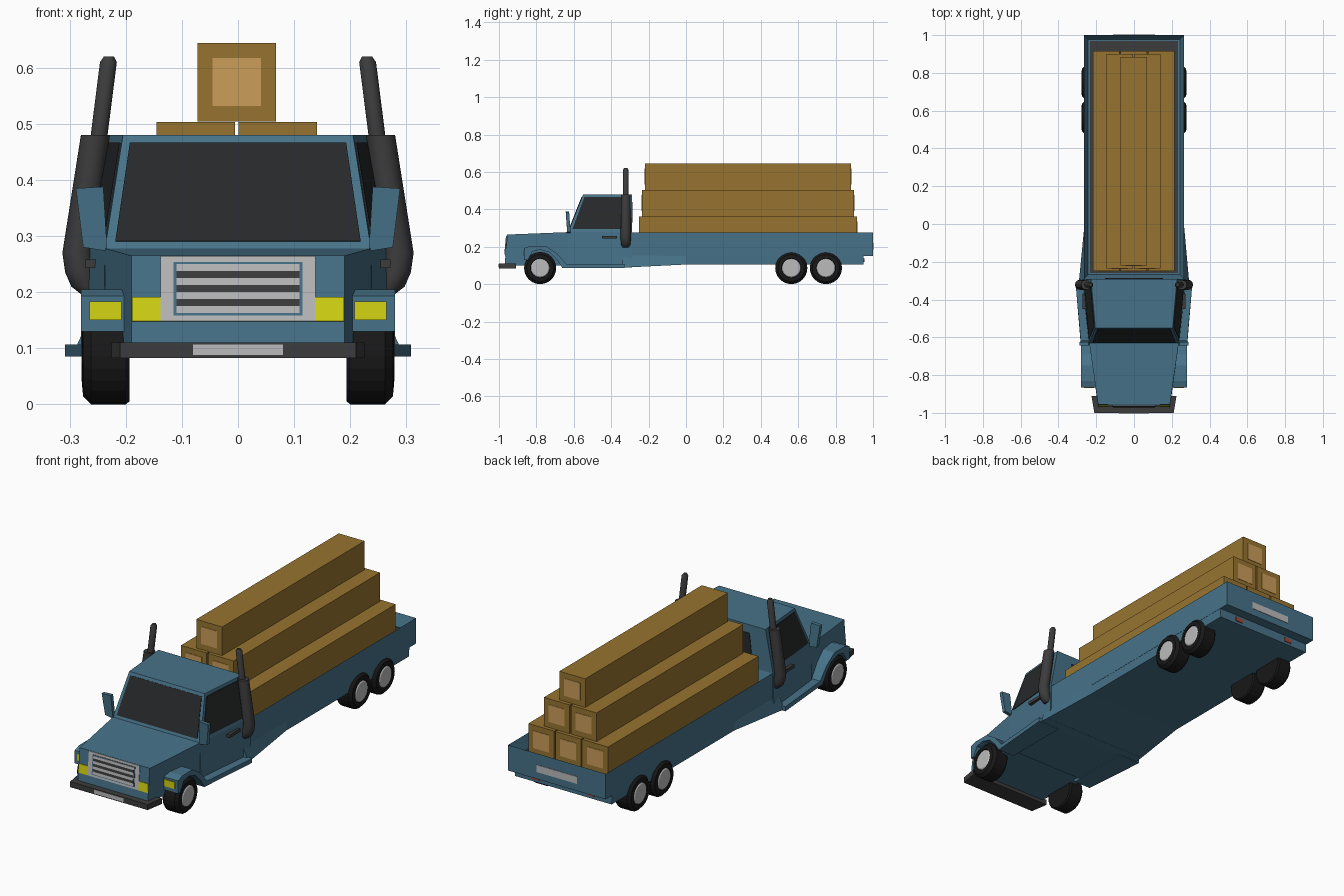
import bpy, bmesh, math
from mathutils import Vector

if "Cube" in bpy.data.objects:
    bpy.data.objects.remove(bpy.data.objects["Cube"])


def mat(name, rgb):
    m = bpy.data.materials.new(name)
    m.diffuse_color = (*rgb, 1)
    m.use_nodes = True
    m.node_tree.nodes["Principled BSDF"].inputs["Base Color"].default_value = m.diffuse_color
    return m


BLUE = mat("blue_paint", (0.062, 0.17, 0.25))
GLASS = mat("dark_glass", (0.02, 0.022, 0.023))
DARK = mat("dark_metal", (0.045, 0.045, 0.047))
TYRE = mat("rubber", (0.009, 0.009, 0.009))
SILVER = mat("silver", (0.5, 0.5, 0.5))
YELLOW = mat("yellow_lamp", (0.66, 0.66, 0.006))
RED = mat("red_lamp", (0.35, 0.06, 0.04))
WOOD = mat("wood", (0.31, 0.175, 0.03))
CUT = mat("cut_wood", (0.6, 0.34, 0.1))


def finish(name, bm, m):
    bmesh.ops.recalc_face_normals(bm, faces=bm.faces)
    me = bpy.data.meshes.new(name)
    bm.to_mesh(me)
    bm.free()
    me.materials.append(m)
    ob = bpy.data.objects.new(name, me)
    bpy.context.collection.objects.link(ob)
    return ob


def loft(name, rings, m):
    """Skin a list of equal-length point rings and cap both ends."""
    bm = bmesh.new()
    vs = [[bm.verts.new(p) for p in r] for r in rings]
    n = len(vs[0])
    for a, b in zip(vs, vs[1:]):
        for i in range(n):
            j = (i + 1) % n
            bm.faces.new((a[i], a[j], b[j], b[i]))
    bm.faces.new(vs[0])
    bm.faces.new(vs[-1])
    return finish(name, bm, m)


def section(y, xb, xt, zb, zt, dy=0):
    """Symmetric cross-section; dy leans the top edge in y."""
    return [(-xb, y, zb), (xb, y, zb), (xt, y + dy, zt), (-xt, y + dy, zt)]


def box(name, x, y, z, m):
    return loft(name, [[(x[0], y[0], h), (x[1], y[0], h), (x[1], y[1], h), (x[0], y[1], h)] for h in z], m)


def panel(name, quad, m, u=(0, 1), v=(0, 1), t=0.003):
    """Thin slab lying on part of a quad."""
    a, b, c, d = map(Vector, quad)
    at = lambda s, w: a.lerp(b, s).lerp(d.lerp(c, s), w)
    pts = [at(u[0], v[0]), at(u[1], v[0]), at(u[1], v[1]), at(u[0], v[1])]
    n = (b - a).cross(d - a).normalized() * t
    return loft(name, [[p - n for p in pts], [p + n for p in pts]], m)


# hood and cab
loft("hood", [section(-0.97, 0.19, 0.19, 0.1, 0.265, 0.015), section(-0.63, 0.235, 0.237, 0.1, 0.278)], BLUE)
loft("cab_lower", [section(-0.63, 0.24, 0.237, 0.09, 0.278), section(-0.29, 0.275, 0.268, 0.09, 0.278)], BLUE)
fl, fr, rr, rl = (-0.237, -0.63, 0.278), (0.237, -0.63, 0.278), (0.268, -0.29, 0.278), (-0.268, -0.29, 0.278)
tfl, tfr, trr, trl = (-0.205, -0.55, 0.48), (0.205, -0.55, 0.48), (0.228, -0.29, 0.48), (-0.228, -0.29, 0.48)
loft("cab_upper", [[fl, fr, rr, rl], [tfl, tfr, trr, trl]], BLUE)
panel("windshield", (fl, fr, tfr, tfl), GLASS, (0.035, 0.965), (0.06, 0.93))
panel("rear_window", (rl, rr, trr, trl), GLASS, (0.2, 0.8), (0.25, 0.8))
panel("right_window", (fr, rr, trr, tfr), GLASS, (0.05, 0.87), (0.08, 0.93))
panel("left_window", (fl, rl, trl, tfl), GLASS, (0.05, 0.87), (0.08, 0.93))


# front trim on the sloped nose
def nose(name, x0, x1, z0, z1, m, t):
    yy = lambda z: -0.97 + (z - 0.1) / 0.165 * 0.015
    panel(name, ((x0, yy(z0), z0), (x1, yy(z0), z0), (x1, yy(z1), z1), (x0, yy(z1), z1)), m, t=t)


nose("grille_frame", -0.138, 0.138, 0.148, 0.264, SILVER, 0.003)
nose("grille_border", -0.115, 0.115, 0.158, 0.253, BLUE, 0.005)
for i in range(7):
    z = 0.162 + i * 0.0125
    nose("grille_bar", -0.11, 0.11, z, z + 0.0125, SILVER if i % 2 == 0 else DARK, 0.007)
for s in (-1, 1):
    nose("marker_lamp", s * 0.138, s * 0.189, 0.148, 0.191, YELLOW, 0.003)

# bumper and front plate
loft("bumper", [section(-1.0, 0.21, 0.21, 0.083, 0.11), section(-0.91, 0.225, 0.225, 0.083, 0.11)], DARK)
box("front_plate", (-0.08, 0.08), (-1.002, -0.99), (0.088, 0.107), SILVER)

# chassis and load bed
loft("chassis", [section(-0.34, 0.295, 0.265, 0.088, 0.155), section(0.0, 0.262, 0.264, 0.105, 0.152),
                 section(0.95, 0.262, 0.264, 0.105, 0.152)], BLUE)
bm = bmesh.new()
bmesh.ops.create_cube(bm, size=1)
for v in bm.verts:
    v.co = (v.co.x * 0.53, 0.355 + v.co.y * 1.29, 0.2125 + v.co.z * 0.125)
top = max(bm.faces, key=lambda f: f.calc_center_median().z)
bmesh.ops.inset_region(bm, faces=[top], thickness=0.031)
bmesh.ops.translate(bm, verts=top.verts, vec=(0, 0, -0.058))
finish("load_bed", bm, BLUE)
box("bed_floor", (-0.234, 0.234), (-0.259, 0.969), (0.214, 0.221), DARK)
box("rear_plate", (-0.11, 0.11), (0.99, 1.0), (0.185, 0.22), SILVER).location.y = 0.002
for s in (-1, 1):
    box("tail_lamp", sorted((s * 0.13, s * 0.17)), (0.94, 0.954), (0.118, 0.138), RED)

# timber stack
for row in range(3):
    n = 3 - row
    z0 = 0.221 + row * 0.1415
    y0, y1 = -0.25 + row * 0.015, 0.915 - row * 0.016
    for i in range(n):
        cx = (i - (n - 1) / 2) * 0.146 - 0.002
        box("beam", (cx - 0.07, cx + 0.07), (y0, y1), (z0, z0 + 0.1405), WOOD)
        for y in (y0, y1):
            box("beam_end", (cx - 0.043, cx + 0.043), (y - 0.002, y + 0.002), (z0 + 0.028, z0 + 0.113), CUT)

# fender and running board outline in (y, z)
FENDER = [(-0.865, 0.13), (-0.865, 0.193), (-0.83, 0.205), (-0.75, 0.205), (-0.69, 0.165), (-0.64, 0.107),
          (-0.33, 0.107), (-0.33, 0.085), (-0.66, 0.085), (-0.69, 0.13), (-0.73, 0.17), (-0.78, 0.184),
          (-0.82, 0.175), (-0.845, 0.13)]


def wheel(s, y, r):
    """Tyre with a chamfered shoulder plus a hub disc."""
    prof = [(0.193, r - 0.006), (0.2, r), (0.262, r), (0.276, r - 0.014), (0.278, 0.052), (0.27, 0.05)]
    ring = lambda x, q: [(s * x, y + q * math.cos(a), r + q * math.sin(a))
                         for a in (2 * math.pi * k / 24 for k in range(24))]
    loft("tyre", [ring(*p) for p in prof], TYRE)
    loft("wheel_hub", [ring(0.26, 0.05), ring(0.275, 0.05), ring(0.279, 0.044)], SILVER)


def pipe(name, s, pts):
    """Upright round tube through (x, z, radius) stations."""
    ob = loft(name, [[(s * x + r * math.cos(a), -0.322 + r * math.sin(a), z)
                      for a in (2 * math.pi * k / 12 for k in range(12))] for x, z, r in pts], DARK)
    for p in ob.data.polygons:
        p.use_smooth = len(p.vertices) == 4


for s in (-1, 1):
    outer = lambda y: 0.28 + max(0, y + 0.64) * 0.09
    loft("fender_and_step", [[(s * 0.19, y, z) for y, z in FENDER],
                             [(s * outer(y), y, z) for y, z in FENDER]], BLUE)
    box("headlamp", sorted((s * 0.208, s * 0.265)), (-0.869, -0.855), (0.15, 0.183), YELLOW)
    wheel(s, -0.78, 0.086)
    for y in (0.563, 0.748):
        wheel(s, y, 0.086)
    # leaning mirror
    loft("side_mirror", [[(s * 0.233, y, 0.273), (s * 0.276, y, 0.28), (s * 0.289, y - 0.008, 0.385),
                          (s * 0.24, y - 0.008, 0.388)] for y in (-0.635, -0.617)], BLUE)
    # door handle
    box("door_handle", sorted((s * 0.25, s * 0.272)), (-0.45, -0.37), (0.243, 0.258), DARK)
    # exhaust stack
    pipe("exhaust_lower", s, [(0.262, 0.195, 0.016), (0.272, 0.21, 0.025), (0.281, 0.235, 0.027),
                              (0.286, 0.27, 0.027), (0.254, 0.48, 0.026)])
    pipe("exhaust_upper", s, [(0.25, 0.46, 0.015), (0.231, 0.61, 0.015), (0.23, 0.62, 0.009)])
